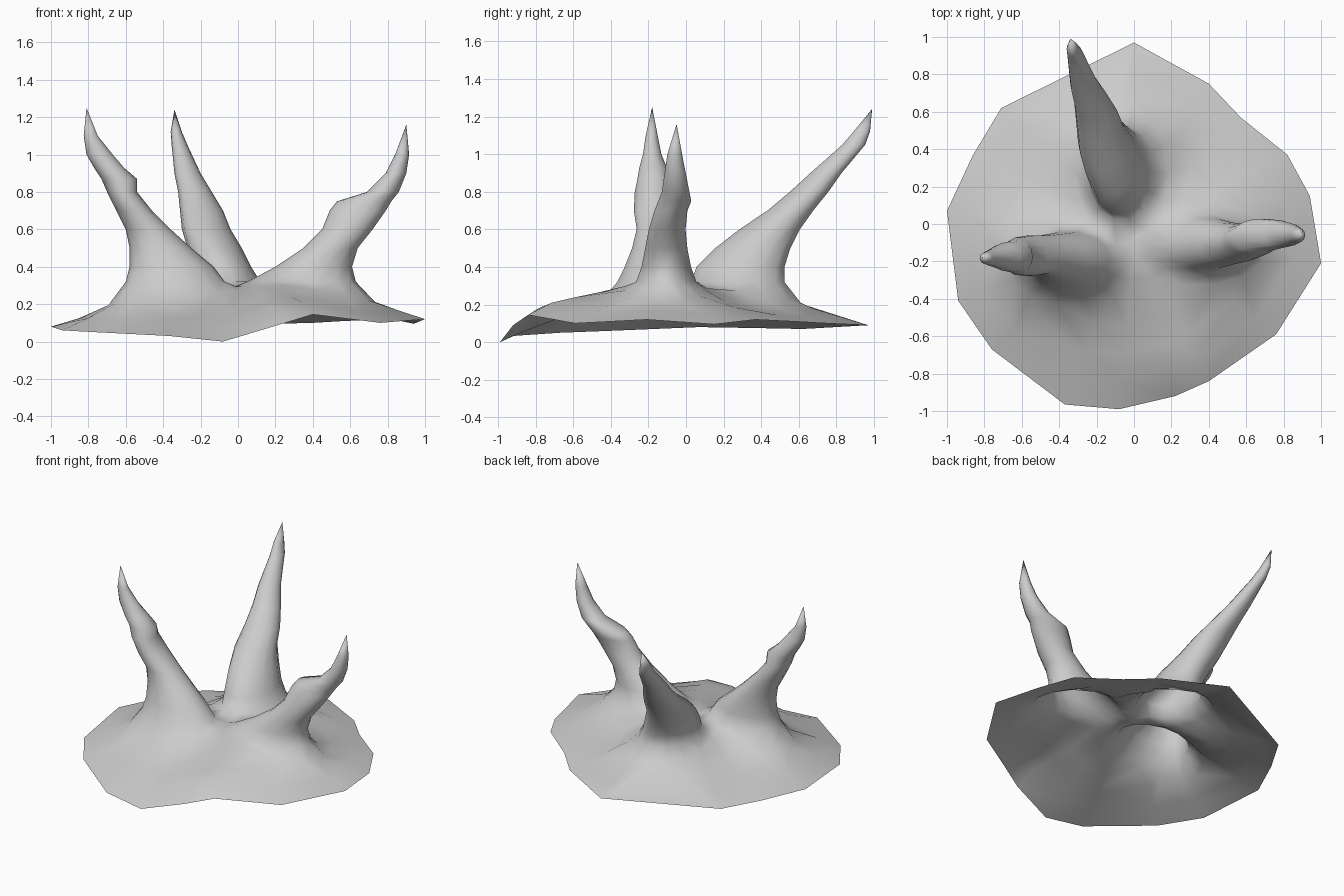
import bpy, bmesh, math
from mathutils import Vector, geometry

if "Cube" in bpy.data.objects:
    bpy.data.objects.remove(bpy.data.objects["Cube"])

SIDES = 14
ROOT_Z = 0.32

# Rim of the skirt: x, y, z
rim = [(0, .97, .09), (.40, .75, .10), (.57, .57, .11), (.82, .37, .12), (.94, .15, .095),
       (1, -.21, .12), (.76, -.59, .10), (.40, -.84, .145), (.22, -.92, .09), (-.08, -.99, 0),
       (-.37, -.965, .03), (-.76, -.67, .05), (-.94, -.41, .06), (-1, .07, .08),
       (-.86, .37, .075), (-.71, .62, .07)]

# Horn sections: z, x min, x max, y min, y max (first one is the root, last one the tip)
left_horn = [(ROOT_Z, -.60, -.07, -.37, -.02), (.40, -.58, -.13, -.33, -.04), (.50, -.58, -.25, -.29, -.05),
             (.60, -.60, -.36, -.265, -.06), (.70, -.65, -.46, -.28, -.06), (.80, -.70, -.54, -.275, -.07),
             (.87, -.73, -.54, -.26, -.09), (.93, -.77, -.61, -.25, -.10), (1.0, -.81, -.67, -.23, -.13),
             (1.1, -.825, -.75, -.215, -.15), (1.25, -.81, -.81, -.18, -.18)]
right_horn = [(ROOT_Z, .05, .63, -.27, .06), (.40, .20, .61, -.24, .03), (.50, .35, .64, -.22, .01),
              (.60, .45, .72, -.20, 0), (.70, .49, .79, -.17, .01), (.75, .53, .82, -.15, .03),
              (.80, .69, .86, -.13, .02), (.90, .79, .90, -.115, 0), (1.0, .84, .915, -.10, -.02),
              (1.16, .90, .90, -.05, -.05)]
back_horn = [(ROOT_Z, -.25, .12, .02, .53), (.40, -.24, .07, .05, .53), (.50, -.27, .02, .15, .56),
             (.60, -.30, -.04, .28, .61), (.70, -.31, -.08, .43, .68), (.80, -.32, -.14, .55, .76),
             (.90, -.34, -.20, .66, .83), (1.05, -.355, -.27, .83, .955), (1.12, -.36, -.30, .89, .98),
             (1.24, -.34, -.34, .99, .99)]
horns = [left_horn, right_horn, back_horn]


def ring(section, scale=1.0):
    z, x0, x1, y0, y1 = section
    return [Vector(((x0 + x1) / 2 + scale * (x1 - x0) / 2 * math.cos(a),
                    (y0 + y1) / 2 + scale * (y1 - y0) / 2 * math.sin(a), z))
            for a in (2 * math.pi * i / SIDES for i in range(SIDES))]


def inside(p, section, scale):
    _, x0, x1, y0, y1 = section
    u = (p[0] - (x0 + x1) / 2) * 2 / (x1 - x0)
    v = (p[1] - (y0 + y1) / 2) * 2 / (y1 - y0)
    return math.hypot(u, v) < scale


def nearest(p, loop):
    """Distance from p to a closed loop, and the height of the loop there."""
    best = (9.0, 0.0)
    for a, b in zip(loop, loop[1:] + loop[:1]):
        t = geometry.intersect_point_line(p, a.xy, b.xy)[1]
        q = a.lerp(b, min(1, max(0, t)))
        best = min(best, ((q.xy - p).length, q.z))
    return best


rim = [Vector(p) for p in rim]
roots = [ring(h[0]) for h in horns]


def skirt_height(p):
    d_out, z_rim = nearest(p, rim)
    d_in = min(nearest(p, r)[0] for r in roots)
    t = d_in / (d_in + d_out + 1e-9)
    # Straight slope, with a steep foot around the outer side of each horn
    outer = min(1, max(0, (p.length - .25) / .3))
    base = ROOT_Z - .02 - (.045 if p.x > .4 else .07) * outer
    foot = (ROOT_Z - base) * max(0, 1 - d_in / .1)
    # Ridge running from the right horn to the front rim
    ridge = (.06 * math.exp(-((p.x - .24) / .2) ** 2) * min(1, max(0, (-p.y - .2) / .2))
             * min(1, d_out / .12) * min(1, d_in / .08))
    return z_rim + (base - z_rim) * (1 - t) + foot + ridge


# Flat layout of the skirt: rim, horn roots and filler points
points, edges = [], []
for loop in [rim] + roots:
    start = len(points)
    points += [p.xy for p in loop]
    edges += [(start + i, start + (i + 1) % len(loop)) for i in range(len(loop))]
for horn in horns:
    for p in ring(horn[0], 1.35):
        if not any(inside(p, h[0], 1.2) for h in horns):
            points.append(p.xy)
for s in (.55, .7, .85):
    for p in rim:
        q = p.xy * s
        if not any(inside(q, h[0], 1.45) for h in horns):
            points.append(q)
points.append(Vector((0, -.07)))

flat, _, tris, _, _, _ = geometry.delaunay_2d_cdt(points, edges, [], 1, 1e-5)

bm = bmesh.new()
# Skirt, left open under the horns
verts = [bm.verts.new((p.x, p.y, skirt_height(p))) for p in flat]
for tri in tris:
    c = sum((flat[i] for i in tri), Vector((0, 0))) / len(tri)
    if not any(inside(c, h[0], .96) for h in horns):
        bm.faces.new([verts[i] for i in tri])

# Hollow horns growing out of the skirt
for horn in horns:
    rows = [[bm.verts.new(p) for p in ring(s)] for s in horn[:-1]]
    z, x, _, y, _ = horn[-1]
    tip = bm.verts.new((x, y, z))
    for i in range(SIDES):
        j = (i + 1) % SIDES
        for lo, hi in zip(rows, rows[1:]):
            bm.faces.new((lo[i], lo[j], hi[j], hi[i]))
        bm.faces.new((rows[-1][i], rows[-1][j], tip))

bmesh.ops.remove_doubles(bm, verts=bm.verts, dist=1e-3)
bmesh.ops.delete(bm, geom=[v for v in bm.verts if not v.link_faces], context='VERTS')
bmesh.ops.recalc_face_normals(bm, faces=bm.faces)
if sum(f.normal.z * f.calc_area() for f in bm.faces) < 0:
    bmesh.ops.reverse_faces(bm, faces=bm.faces)
for f in bm.faces:
    f.smooth = True

mesh = bpy.data.meshes.new("horned_mound")
bm.to_mesh(mesh)
bm.free()
grey = bpy.data.materials.new("light_grey")
grey.diffuse_color = (0.6, 0.6, 0.6, 1)
grey.use_nodes = True
grey.node_tree.nodes["Principled BSDF"].inputs["Base Color"].default_value = grey.diffuse_color
mesh.materials.append(grey)
bpy.context.collection.objects.link(bpy.data.objects.new("horned_mound", mesh))
